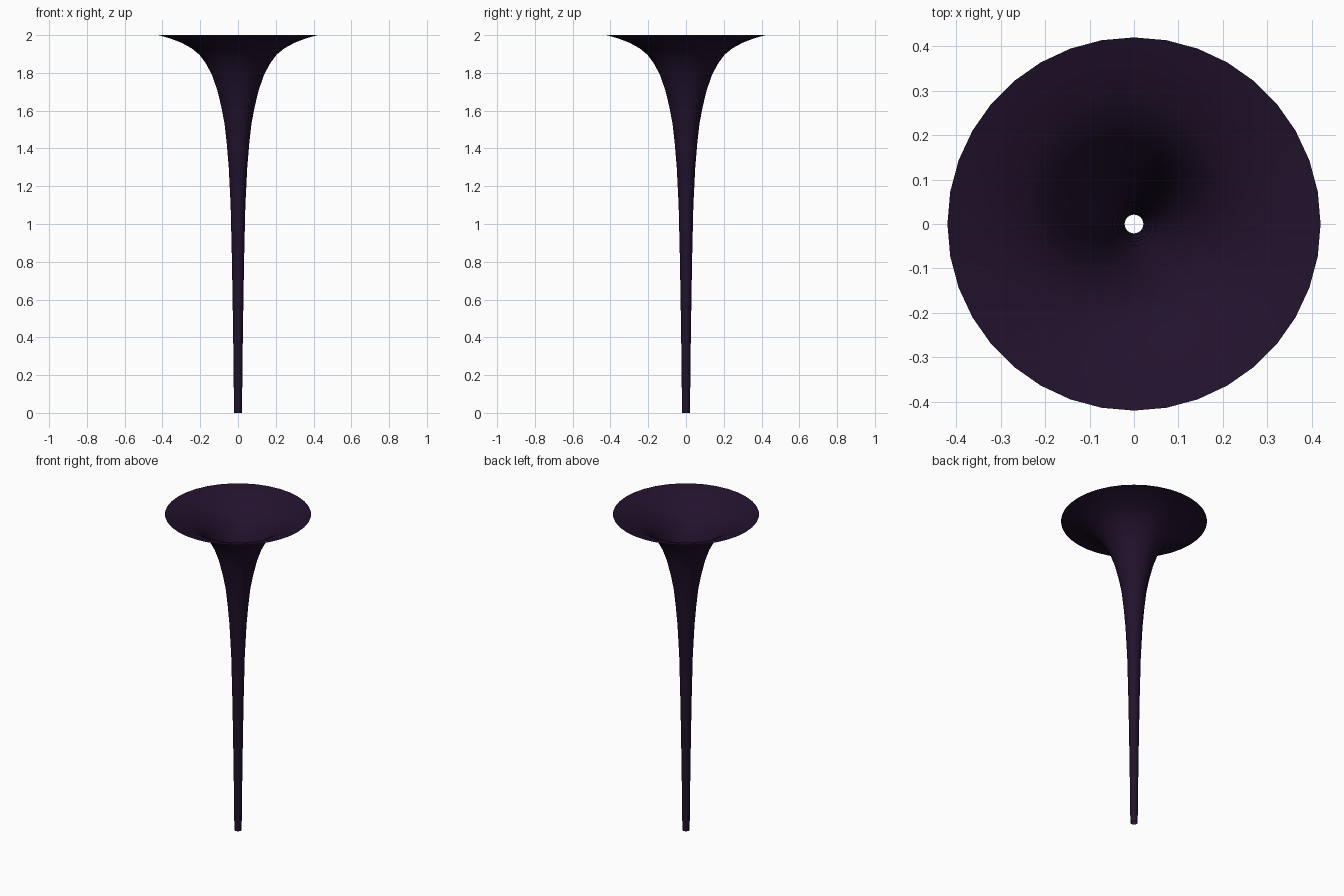
import bpy, bmesh, math

if "Cube" in bpy.data.objects:
    bpy.data.objects.remove(bpy.data.objects["Cube"])

SIDES = 36

# Half outline of the horn: (radius, height), from narrow mouth end to flared bell
profile = [(0.021, 0), (0.0255, 0.4), (0.032, 0.8), (0.039, 1.1), (0.049, 1.3),
           (0.059, 1.42), (0.071, 1.53), (0.088, 1.62), (0.110, 1.71),
           (0.138, 1.79), (0.170, 1.85), (0.204, 1.896), (0.245, 1.93),
           (0.300, 1.96), (0.360, 1.983), (0.42, 2.0)]

# Horn: open thin shell revolved around z
bm = bmesh.new()
rings = []
for r, z in profile:
    rings.append([bm.verts.new((r * math.cos(2 * math.pi * i / SIDES),
                                r * math.sin(2 * math.pi * i / SIDES), z))
                  for i in range(SIDES)])
for low, high in zip(rings, rings[1:]):
    for i in range(SIDES):
        j = (i + 1) % SIDES
        bm.faces.new((low[i], low[j], high[j], high[i])).smooth = True

mesh = bpy.data.meshes.new("horn")
bm.to_mesh(mesh)
bm.free()
horn = bpy.data.objects.new("horn", mesh)
bpy.context.collection.objects.link(horn)

# Dark purple finish
mat = bpy.data.materials.new("dark_purple")
mat.diffuse_color = (0.016, 0.006, 0.026, 1)
mat.use_nodes = True
mat.node_tree.nodes["Principled BSDF"].inputs["Base Color"].default_value = mat.diffuse_color
mesh.materials.append(mat)
